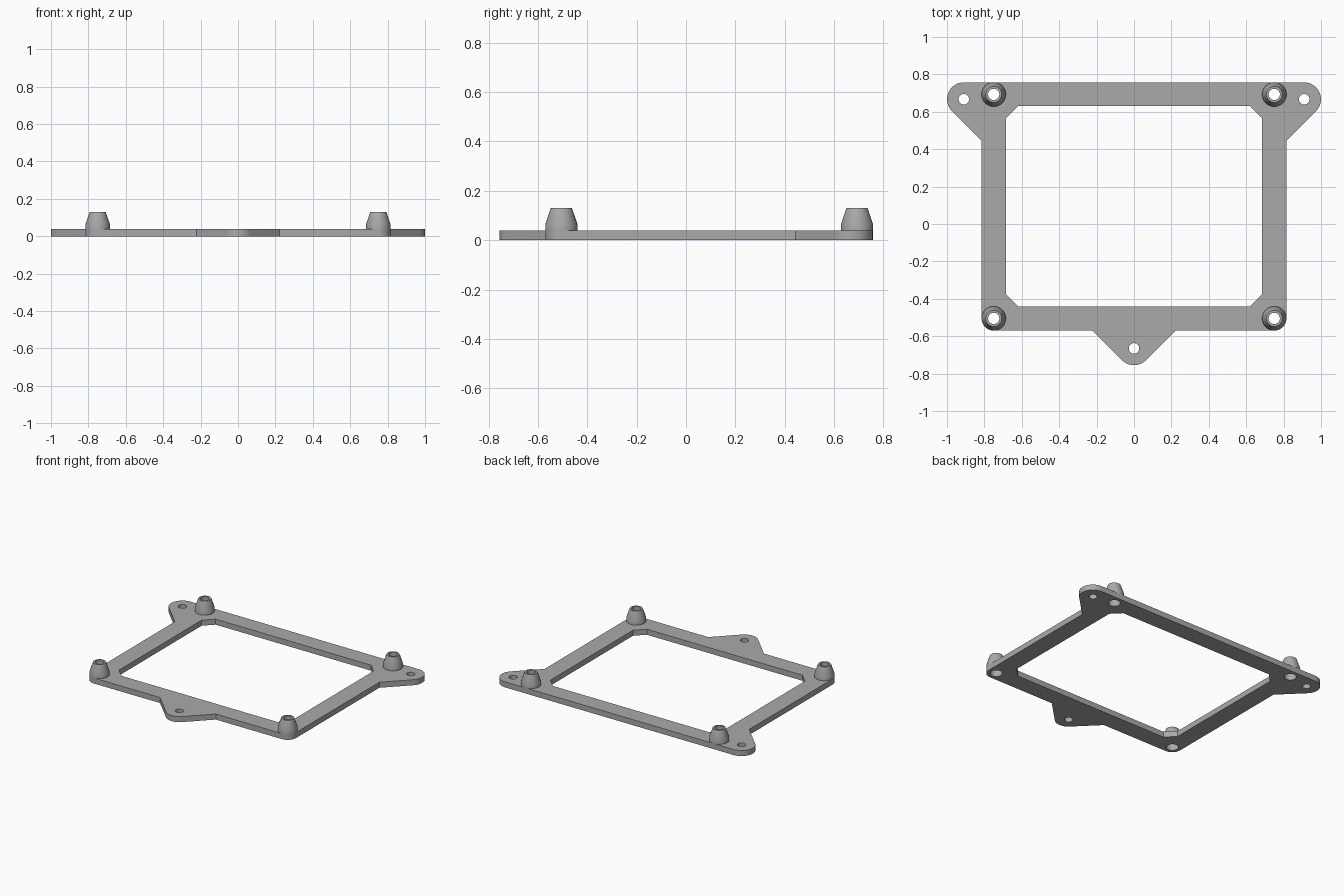
import bpy, bmesh
from math import sin, cos, pi, radians

cube = bpy.data.objects.get("Cube")
if cube:
    bpy.data.objects.remove(cube, do_unlink=True)

THICK = 0.04
HALF_X, BACK, FRONT = 0.815, 0.757, -0.57
POST_X, POST_YS, POST_R = 0.75, (0.693, -0.505), 0.065
EAR_X, EAR_Y, EAR_R = 0.91, 0.667, 0.09
TAB_Y = -0.665
BORE = 0.04

grey = bpy.data.materials.new("plain grey")
grey.use_nodes = True
colour = (0.4, 0.4, 0.4, 1)
grey.diffuse_color = colour
grey.node_tree.nodes["Principled BSDF"].inputs["Base Color"].default_value = colour


def arc(cx, cy, r, start, end, n=12):
    angles = [radians(start + (end - start) * i / n) for i in range(n + 1)]
    return [(cx + r * cos(a), cy + r * sin(a)) for a in angles]


def circle(cx, cy, r):
    return arc(cx, cy, r, 0, 360, 32)[:-1]


def mirrored(half):
    return half + [(-x, y) for x, y in reversed(half) if abs(x) > 1e-5]


def finish(obj):
    bpy.ops.object.select_all(action='DESELECT')
    obj.select_set(True)
    bpy.context.view_layer.objects.active = obj
    if obj.type == 'CURVE':
        bpy.ops.object.convert(target='MESH')
        obj = bpy.context.object
        bm = bmesh.new()
        bm.from_mesh(obj.data)
        bmesh.ops.remove_doubles(bm, verts=bm.verts, dist=0.0001)
        bmesh.ops.recalc_face_normals(bm, faces=bm.faces)
        bm.to_mesh(obj.data)
        bm.free()
    bpy.ops.object.shade_smooth_by_angle(angle=radians(30))


# Frame outline: front tab, rounded front corner, side, back ear
tab_side = EAR_R * 2 ** 0.5 + FRONT - TAB_Y
ear_low = HALF_X - EAR_X + EAR_Y - EAR_R * 2 ** 0.5
outline = mirrored(
    arc(0, TAB_Y, EAR_R, -90, -45, 6)
    + [(tab_side, FRONT)]
    + arc(POST_X, POST_YS[1], POST_R, -90, 0)
    + [(HALF_X, ear_low)]
    + arc(EAR_X, EAR_Y, EAR_R, -45, 90, 18))

# Window with cut corners
opening = mirrored([(0.62, -0.44), (0.685, -0.375), (0.685, 0.565), (0.62, 0.63)])

# Screw holes and post bores
loops = [outline, opening, circle(0, TAB_Y, 0.028)]
for side in (-1, 1):
    loops.append(circle(side * EAR_X, EAR_Y, 0.028))
    loops += [circle(side * POST_X, y, BORE) for y in POST_YS]

curve = bpy.data.curves.new("frame_plate", 'CURVE')
curve.dimensions = '2D'
curve.fill_mode = 'BOTH'
curve.extrude = THICK / 2
for loop in loops:
    spline = curve.splines.new('POLY')
    spline.points.add(len(loop) - 1)
    for p, (x, y) in zip(spline.points, loop):
        p.co = (x, y, 0, 1)
    spline.use_cyclic_u = True
curve.materials.append(grey)
plate = bpy.data.objects.new("frame_plate", curve)
plate.location.z = THICK / 2
bpy.context.collection.objects.link(plate)
finish(plate)


# Tapered hollow posts, turned from a profile
def post(name, x, y):
    profile = [(POST_R, THICK), (POST_R, 0.065), (0.043, 0.13), (0.03, 0.13),
               (0.03, 0.085), (BORE, 0.085), (BORE, THICK)]
    bm = bmesh.new()
    verts = [bm.verts.new((r, 0, z)) for r, z in profile]
    edges = [bm.edges.new(pair) for pair in zip(verts, verts[1:])]
    bmesh.ops.spin(bm, geom=verts + edges, cent=(0, 0, 0), axis=(0, 0, 1),
                   angle=2 * pi, steps=32, use_merge=True)
    bmesh.ops.remove_doubles(bm, verts=bm.verts, dist=0.0001)
    bmesh.ops.recalc_face_normals(bm, faces=bm.faces)
    top = max(bm.faces, key=lambda f: f.calc_center_median().z)
    if top.normal.z < 0:
        bmesh.ops.reverse_faces(bm, faces=bm.faces)
    mesh = bpy.data.meshes.new(name)
    bm.to_mesh(mesh)
    bm.free()
    mesh.materials.append(grey)
    obj = bpy.data.objects.new(name, mesh)
    obj.location = (x, y, 0)
    bpy.context.collection.objects.link(obj)
    finish(obj)


for end, y in zip(("back", "front"), POST_YS):
    for side, x in (("left", POST_X), ("right", -POST_X)):
        post(f"{end}_{side}_post", x, y)
